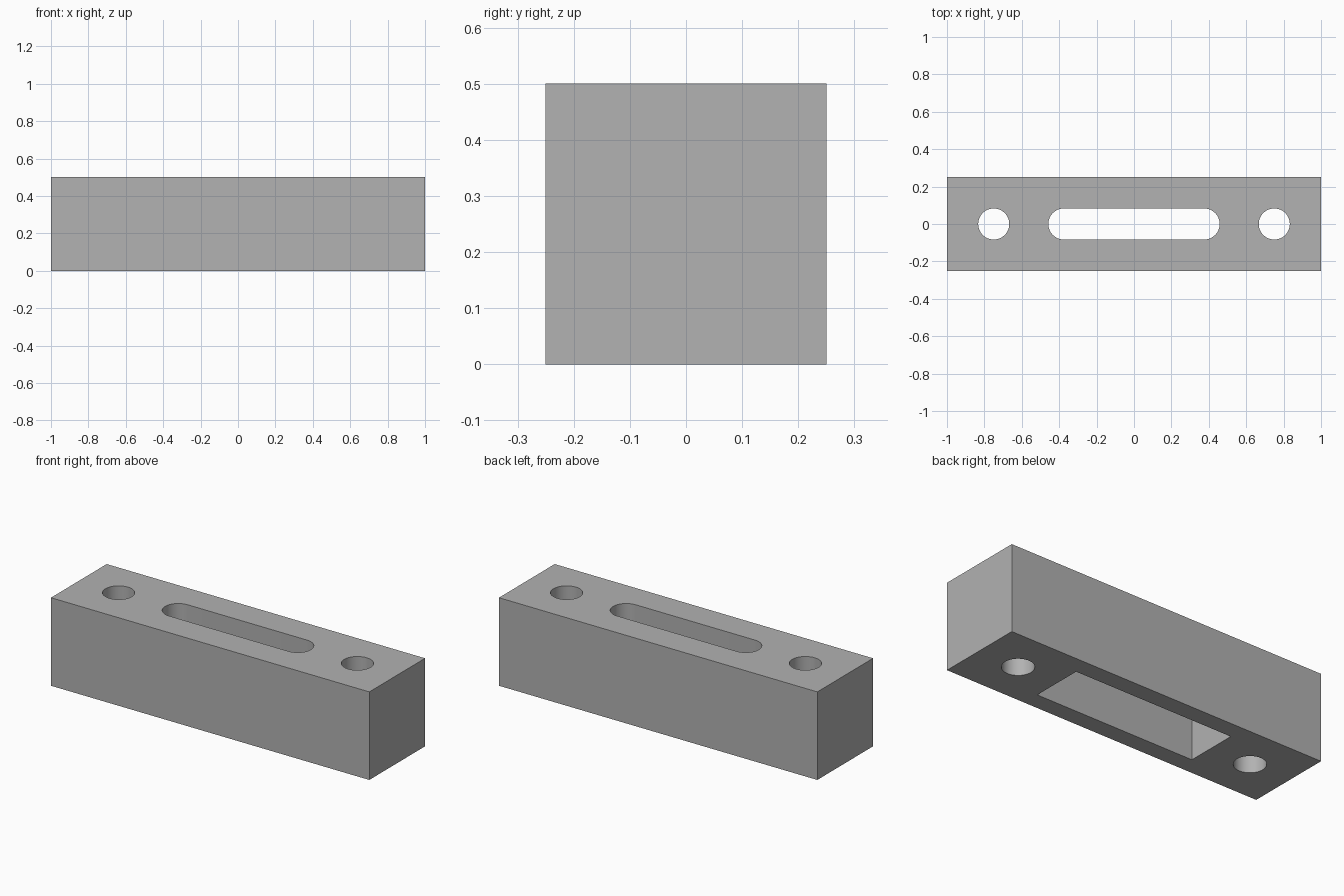
import bpy, bmesh, math

LENGTH, WIDTH, HEIGHT = 2.0, 0.5, 0.5
HOLE_R, HOLE_X = 0.083, 0.75
SLOT_X = 0.375            # slot end arc centre
POCKET = (1.0, 0.3)
PLATE = 0.17              # thickness left above the pocket

old = bpy.data.objects.get("Cube")
if old:
    bpy.data.objects.remove(old, do_unlink=True)

grey = bpy.data.materials.new("plain grey")
grey.use_nodes = True
colour = (0.445, 0.445, 0.445, 1)
grey.diffuse_color = colour
grey.node_tree.nodes["Principled BSDF"].inputs["Base Color"].default_value = colour


def prism(name, outline, z0, z1):
    """Extrude a flat outline from z0 to z1."""
    bm = bmesh.new()
    base = bm.faces.new([bm.verts.new((x, y, z0)) for x, y in outline])
    top = bmesh.ops.extrude_face_region(bm, geom=[base])["geom"]
    verts = [g for g in top if isinstance(g, bmesh.types.BMVert)]
    bmesh.ops.translate(bm, verts=verts, vec=(0, 0, z1 - z0))
    bmesh.ops.recalc_face_normals(bm, faces=bm.faces)
    mesh = bpy.data.meshes.new(name)
    bm.to_mesh(mesh)
    bm.free()
    mesh.materials.append(grey)
    obj = bpy.data.objects.new(name, mesh)
    bpy.context.collection.objects.link(obj)
    return obj


def rectangle(w, d):
    return [(-w / 2, -d / 2), (w / 2, -d / 2), (w / 2, d / 2), (-w / 2, d / 2)]


def arc(cx, r, start, sweep, steps):
    return [(cx + r * math.cos(start + sweep * i / steps),
             r * math.sin(start + sweep * i / steps)) for i in range(steps + 1)]


# Solid block
block = prism("block", rectangle(LENGTH, WIDTH), 0, HEIGHT)

# Cutters: two bolt holes, rounded slot, rectangular pocket from below
low, high = -0.1, HEIGHT + 0.1
cutters = [prism("hole_cutter", arc(s * HOLE_X, HOLE_R, 0, math.tau, 48)[:-1], low, high)
           for s in (-1, 1)]
slot = (arc(SLOT_X, HOLE_R, -math.pi / 2, math.pi, 24)
        + arc(-SLOT_X, HOLE_R, math.pi / 2, math.pi, 24))
cutters.append(prism("slot_cutter", slot, low, high))
cutters.append(prism("pocket_cutter", rectangle(*POCKET), low, HEIGHT - PLATE))

bpy.ops.object.select_all(action='DESELECT')
bpy.context.view_layer.objects.active = block
block.select_set(True)
for cutter in cutters:
    cutter.hide_render = True
    mod = block.modifiers.new(cutter.name, 'BOOLEAN')
    mod.operation = 'DIFFERENCE'
    mod.solver = 'EXACT'
    mod.object = cutter
    bpy.ops.object.modifier_apply(modifier=mod.name)
    bpy.data.objects.remove(cutter, do_unlink=True)

# Smooth bores, sharp edges
bpy.ops.object.shade_smooth_by_angle(angle=math.radians(30))
